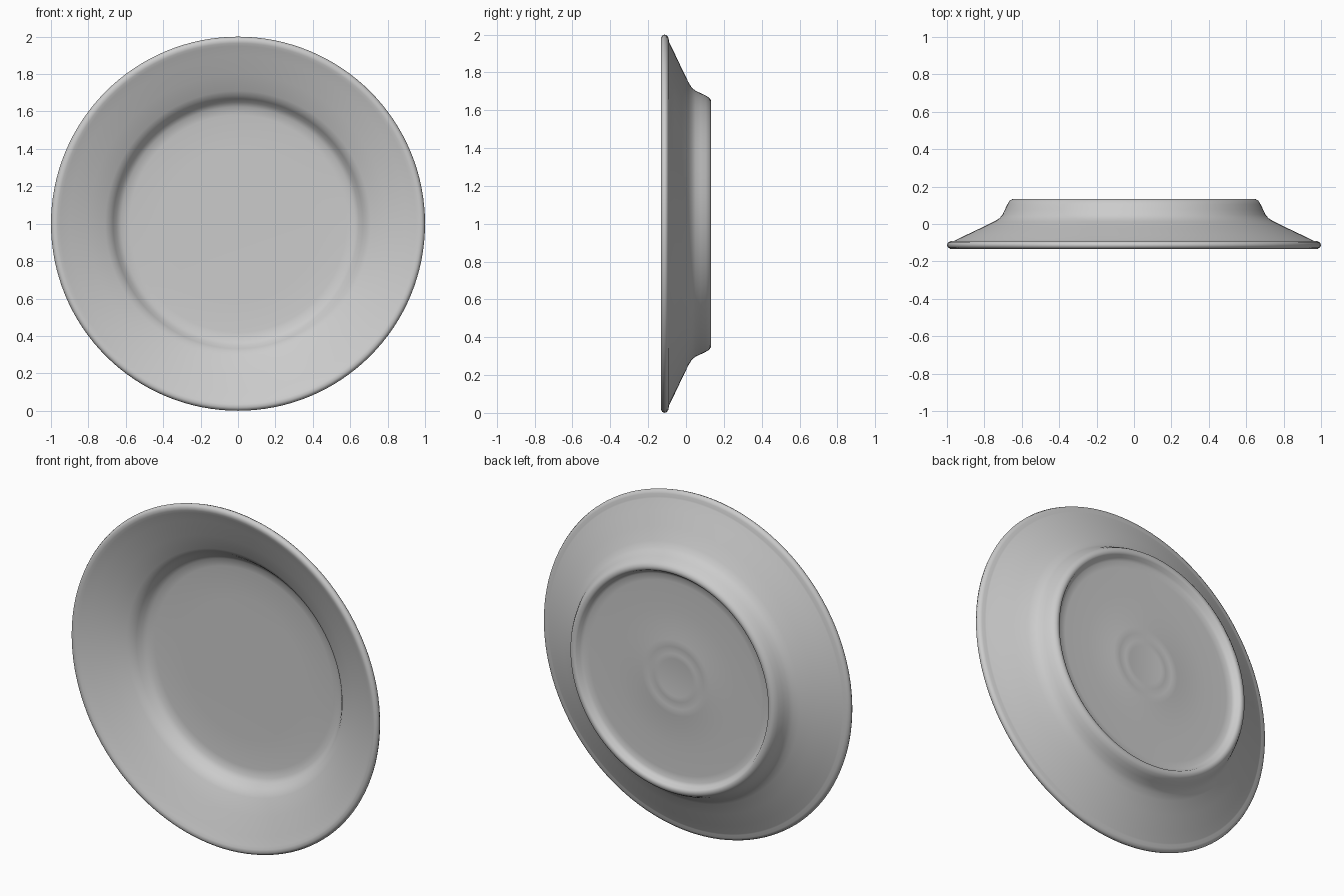
import bpy, bmesh, math
from mathutils import Vector

cube = bpy.data.objects.get("Cube")
if cube:
    bpy.data.objects.remove(cube, do_unlink=True)

# Glazed ceramic colour
glaze = bpy.data.materials.new("pale grey ceramic")
glaze.use_nodes = True
colour = (0.6, 0.6, 0.6, 1)
glaze.diffuse_color = colour
glaze.node_tree.nodes["Principled BSDF"].inputs["Base Color"].default_value = colour

# Half section as (radius, depth): eating side, rolled lip, then underside
front = [(0, .06), (.4, .06), (.58, .058), (.625, .052), (.65, .035), (.668, .01),
         (.685, -.01), (.71, -.025), (.8, -.063), (.9, -.104), (.95, -.123)]
lip = [(.965, -.13), (.982, -.133), (.995, -.125), (1, -.113), (.995, -.1),
       (.98, -.092), (.962, -.09)]
back = [(.955, -.087), (.9, -.06), (.82, -.022), (.75, .012), (.72, .03), (.703, .05),
        (.69, .078), (.677, .105), (.665, .124), (.65, .133), (.636, .133),
        (.625, .127), (.615, .108), (.598, .098), (.56, .096), (.4, .096),
        (.22, .096), (.2, .099), (.18, .096), (.14, .096), (.125, .098), (.11, .096), (0, .096)]

# Revolve the section about the front-to-back axis
bm = bmesh.new()
points = [bm.verts.new((r, y, 0)) for r, y in front + lip + back]
edges = [bm.edges.new(pair) for pair in zip(points, points[1:])]
bmesh.ops.spin(bm, geom=points + edges, cent=(0, 0, 0), axis=(0, 1, 0),
               angle=math.tau, steps=128)
bmesh.ops.remove_doubles(bm, verts=bm.verts, dist=0.0005)
bmesh.ops.recalc_face_normals(bm, faces=bm.faces)
bmesh.ops.translate(bm, verts=bm.verts, vec=Vector((0, 0, 1)))
mesh = bpy.data.meshes.new("plate")
bm.to_mesh(mesh)
bm.free()
mesh.materials.append(glaze)

plate = bpy.data.objects.new("plate", mesh)
bpy.context.collection.objects.link(plate)
bpy.context.view_layer.objects.active = plate
plate.select_set(True)
bpy.ops.object.shade_smooth_by_angle(angle=math.radians(60))
